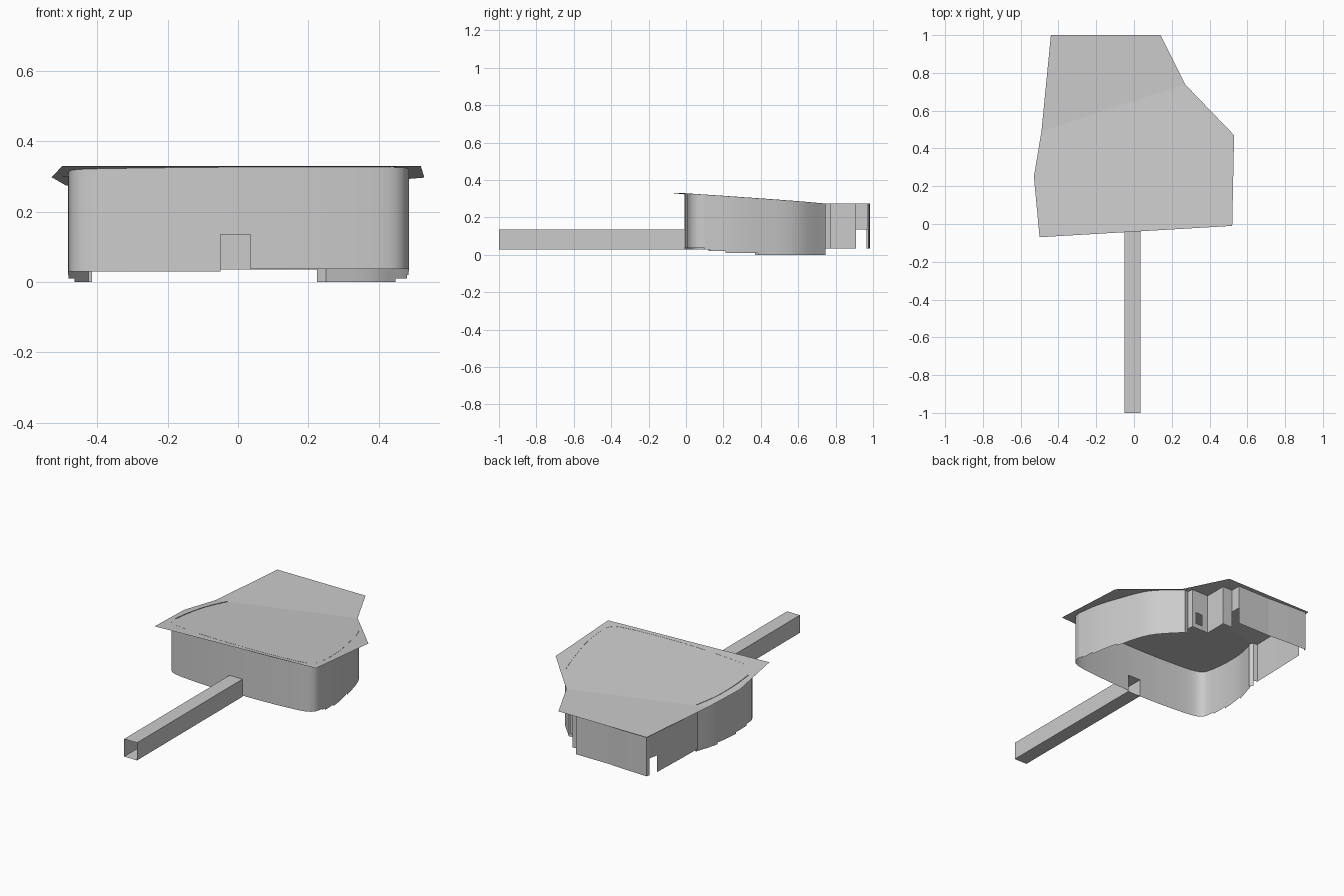
import bpy, bmesh
from mathutils import Vector

if "Cube" in bpy.data.objects:
    bpy.data.objects.remove(bpy.data.objects["Cube"])

LINTEL, BASE = 0.135, 0.035      # door head height, normal wall foot


def roof_z(x, y):
    """Height of the roof: sloped to the fold line, flat behind it."""
    front, fold = -0.04 + 0.06 * x, 0.65 + 0.33 * x
    t = min(1, max(0, (y - front) / (fold - front)))
    return 0.33 - 0.055 * t


def make(name, faces, smooth=False):
    """One mesh object from a list of faces given as coordinate lists."""
    bm = bmesh.new()
    for f in faces:
        bm.faces.new([bm.verts.new(p) for p in f])
    bmesh.ops.remove_doubles(bm, verts=bm.verts, dist=0.0005)
    me = bpy.data.meshes.new(name)
    bm.to_mesh(me)
    bm.free()
    ob = bpy.data.objects.new(name, me)
    bpy.context.collection.objects.link(ob)
    if smooth:
        bpy.context.view_layer.objects.active = ob
        ob.select_set(True)
        bpy.ops.object.shade_smooth_by_angle(angle=0.6)
        ob.select_set(False)
    return ob


def spline(pts, n=4):
    """Catmull-Rom curve through 2D points."""
    p = [Vector(q) for q in pts]
    p = [2 * p[0] - p[1]] + p + [2 * p[-1] - p[-2]]
    out = []
    for a, b, c, d in zip(p, p[1:], p[2:], p[3:]):
        for i in range(n):
            t = i / n
            out.append(0.5 * (2 * b + (c - a) * t + (2 * a - 5 * b + 4 * c - d) * t * t
                              + (3 * b - a - 3 * c + d) * t ** 3))
    return out + [p[-2]]


def wall(name, pts, foot=lambda m: BASE, lift=0.0, smooth=False):
    """Upright sheet along a path; foot(midpoint) gives each panel's lower edge."""
    faces = []
    for a, b in zip(pts, pts[1:]):
        a, b = Vector(a), Vector(b)
        low = foot((a + b) / 2)
        ta, tb = roof_z(*a) + lift, roof_z(*b) + lift
        faces.append([(*a, LINTEL), (*b, LINTEL), (*b, tb), (*a, ta)])
        for hi, lo in ((LINTEL, max(low, BASE)), (BASE, low)):
            if hi - lo > 0.001:
                faces.append([(*a, lo), (*b, lo), (*b, hi), (*a, hi)])
    return make(name, faces, smooth)


def stepped_foot(m):
    """Wall foot steps down to the ground toward the back."""
    for limit, z in ((0.12, 0.03), (0.22, 0.02), (0.38, 0.01)):
        if m.y < limit:
            return z
    return 0.0


# roof: sloped front panel and flat rear panel
fold_l, fold_r = (-0.49, 0.49, 0.275), (0.27, 0.74, 0.275)
make("roof", [
    [(-0.50, -0.07, 0.33), (0.52, -0.01, 0.33), (0.53, 0.47, 0.297), fold_r, fold_l,
     (-0.53, 0.25, 0.298)],
    [fold_l, fold_r, (0.14, 1.0, 0.275), (-0.44, 1.0, 0.275)],
])

# curved front wall with an opening for the passage
bx0, bx1 = -0.05, 0.035
left = spline([(-0.482, 0.10), (-0.468, 0.045), (-0.40, 0.015), (-0.2, -0.003), (bx0, -0.008)])
right = spline([(bx1, -0.008), (0.2, -0.003), (0.40, 0.015), (0.468, 0.045), (0.486, 0.10)])
wall("front_wall", left + right,
     lambda m: LINTEL if bx0 < m.x < bx1 else 0.03 if m.x < 0 else 0.037, smooth=True)

# side walls
wall("right_wall", spline([(0.486, 0.10), (0.478, 0.24), (0.448, 0.385), (0.384, 0.59),
                           (0.25, 0.745)], 5), stepped_foot, smooth=True)
wall("left_wall", spline([(-0.482, 0.10), (-0.482, 0.22), (-0.465, 0.37), (-0.425, 0.51)], 6),
     stepped_foot, 0.003, smooth=True)
wall("left_jog", [(-0.425, 0.51), (-0.415, 0.51), (-0.43, 0.53), (-0.455, 0.535)],
     lambda m: 0.0 if m.y < 0.525 else BASE)

# rear rooms: left side with a doorway, then the rear wall
wall("rear_left_wall", [(-0.455, 0.535), (-0.452, 0.70), (-0.445, 0.91), (-0.435, 0.965),
                        (-0.43, 0.985)],
     lambda m: LINTEL if 0.92 < m.y < 0.965 else BASE)
wall("rear_wall", [(-0.43, 0.985), (-0.30, 0.98), (-0.17, 0.972), (0.045, 0.972)])

# recessed entrance corner with zigzag panels, window and doorway
wall("entrance_wall", [(0.25, 0.745), (0.225, 0.74), (0.22, 0.775), (0.195, 0.775),
                       (0.15, 0.775), (0.11, 0.775), (0.11, 0.83), (0.11, 0.85), (0.11, 0.91),
                       (0.045, 0.91), (0.045, 0.972)],
     lambda m: LINTEL if (0.15 < m.x < 0.195) or m.y > 0.92 else 0.0 if m.y < 0.75 else BASE)
make("window_sill", [[(0.195, 0.775, BASE), (0.15, 0.775, BASE),
                      (0.15, 0.775, 0.065), (0.195, 0.775, 0.065)]])

# long square passage, open at both ends
ring = [(bx0, 0.03), (bx1, 0.03), (bx1, LINTEL), (bx0, LINTEL)]
make("passage", [[(a[0], -1, a[1]), (a[0], -0.006, a[1]), (b[0], -0.006, b[1]), (b[0], -1, b[1])]
                 for a, b in zip(ring, ring[1:] + ring[:1])])
